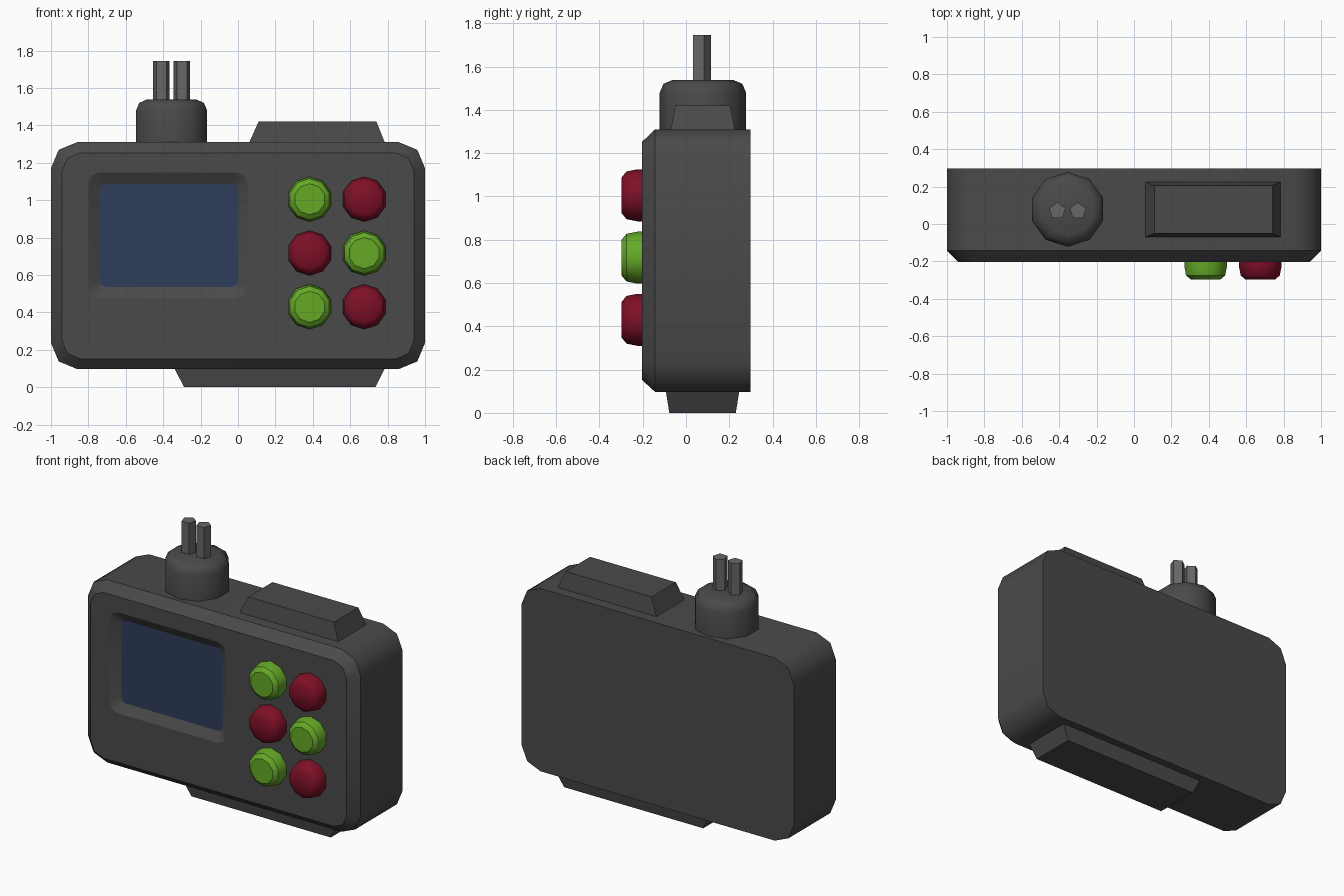
import bpy, bmesh, math
from mathutils import Vector

if "Cube" in bpy.data.objects:
    bpy.data.objects.remove(bpy.data.objects["Cube"])


def material(name, rgb):
    m = bpy.data.materials.new(name)
    m.diffuse_color = (*rgb, 1)
    m.use_nodes = True
    m.node_tree.nodes["Principled BSDF"].inputs["Base Color"].default_value = m.diffuse_color
    return m


GREY = material("dark grey", (0.068, 0.068, 0.068))
STEEL = material("pin grey", (0.135, 0.135, 0.135))
BLUE = material("screen blue", (0.028, 0.048, 0.102))
GREEN = material("button green", (0.13, 0.40, 0.02))
RED = material("button red", (0.21, 0.005, 0.02))


def loft(name, rings, mats, smooth_angle=0, sharp_rings=False):
    """Skin a stack of equal-length rings and cap both ends; last cap takes the last material."""
    bm = bmesh.new()
    loops = [[bm.verts.new(p) for p in ring] for ring in rings]
    n = len(loops[0])
    for a, b in zip(loops, loops[1:]):
        for i in range(n):
            j = (i + 1) % n
            bm.faces.new((a[i], a[j], b[j], b[i]))
    bm.faces.new(loops[0])
    cap = bm.faces.new(loops[-1])
    cap.material_index = len(mats) - 1
    bmesh.ops.recalc_face_normals(bm, faces=bm.faces)
    for f in bm.faces:
        f.smooth = smooth_angle > 0
    for e in bm.edges:
        along = abs(e.verts[0].co.y - e.verts[1].co.y) < 1e-5
        e.smooth = e.calc_face_angle(0) < math.radians(smooth_angle) and not (sharp_rings and along)
    me = bpy.data.meshes.new(name)
    bm.to_mesh(me)
    bm.free()
    for m in mats:
        me.materials.append(m)
    ob = bpy.data.objects.new(name, me)
    bpy.context.collection.objects.link(ob)
    return ob


def rounded(x0, x1, z0, z1, r, y):
    """Rounded rectangle in the xz plane, two segments per corner."""
    pts = []
    corners = [(x1 - r, z1 - r), (x0 + r, z1 - r), (x0 + r, z0 + r), (x1 - r, z0 + r)]
    for k, (cx, cz) in enumerate(corners):
        for s in range(3):
            a = math.radians(90 * k + 45 * s)
            pts.append(Vector((cx + r * math.cos(a), y, cz + r * math.sin(a))))
    return pts


def polygon(centre, r, n, u, v):
    """Regular polygon with its first vertex along v."""
    return [centre + r * (u * math.sin(2 * math.pi * i / n) + v * math.cos(2 * math.pi * i / n))
            for i in range(n)]


def rect(x0, x1, y0, y1, z):
    return [Vector(p) for p in ((x0, y0, z), (x1, y0, z), (x1, y1, z), (x0, y1, z))]


X, Y, Z = Vector((1, 0, 0)), Vector((0, 1, 0)), Vector((0, 0, 1))

# case with chamfered front and sunken screen
loft("case_with_screen", [
    rounded(-1, 1, 0.097, 1.31, 0.14, 0.297),
    rounded(-1, 1, 0.097, 1.31, 0.14, -0.143),
    rounded(-0.94, 0.94, 0.152, 1.252, 0.095, -0.203),
    rounded(-0.80, 0.052, 0.478, 1.148, 0.06, -0.203),
    rounded(-0.74, 0.0, 0.537, 1.087, 0.03, -0.165),
], [GREY, BLUE], 60, sharp_rings=True)

# six buttons, alternating colours
for row, z in enumerate((1.005, 0.717, 0.43)):
    for col, x in enumerate((0.383, 0.675)):
        green = (row + col) % 2 == 0
        profile = ((0.12, -0.19), (0.12, -0.225), (0.11, -0.275), (0.083, -0.297))
        loft(f"button_{row}_{col}", [polygon(Vector((x, y, z)), r, 10, X, Z) for r, y in profile],
             [GREEN if green else RED], 38 if green else 80)

# plug body and its two pins
loft("plug", [polygon(Vector((-0.355, 0.078, z)), r, 10, X, Y)
              for r, z in ((0.2, 1.29), (0.2, 1.478), (0.182, 1.52), (0.14, 1.538))], [GREY], 50)
for side, x in (("left", -0.41), ("right", -0.30)):
    loft(f"pin_{side}", [polygon(Vector((x, 0.07, z)), 0.046, 5, X, Y) for z in (1.52, 1.745)], [STEEL])

# tapered blocks above and below
loft("top_block", [rect(0.06, 0.785, -0.07, 0.225, 1.308), rect(0.11, 0.74, -0.05, 0.205, 1.42)], [GREY])
loft("bottom_block", [rect(-0.34, 0.785, -0.093, 0.246, 0.1), rect(-0.288, 0.735, -0.077, 0.23, 0)], [GREY])
